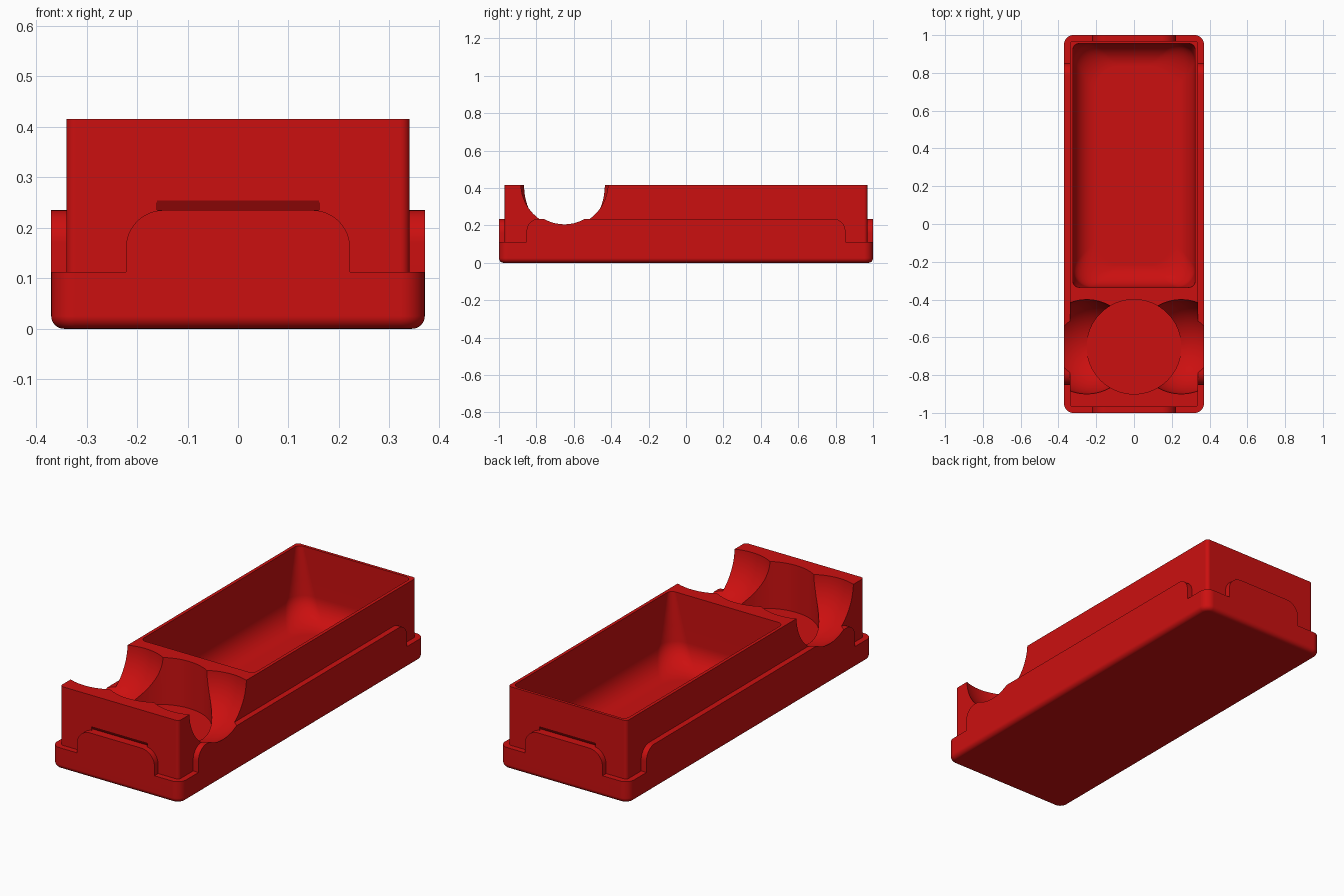
import bpy
import bmesh
from math import sin, cos, pi, radians

cube = bpy.data.objects.get("Cube")
if cube:
    bpy.data.objects.remove(cube, do_unlink=True)

red = bpy.data.materials.new("red_plastic")
red.use_nodes = True
colour = (0.6, 0.005, 0.005, 1)
red.diffuse_color = colour
red.node_tree.nodes["Principled BSDF"].inputs["Base Color"].default_value = colour


def loft(name, rings):
    """Solid through closed rings of points, capped at both ends."""
    bm = bmesh.new()
    loops = [[bm.verts.new(p) for p in ring] for ring in rings]
    n = len(loops[0])
    for a, b in zip(loops, loops[1:]):
        for i in range(n):
            j = (i + 1) % n
            bm.faces.new((a[i], a[j], b[j], b[i]))
    bm.faces.new(loops[0])
    bm.faces.new(loops[-1])
    bmesh.ops.recalc_face_normals(bm, faces=bm.faces)
    mesh = bpy.data.meshes.new(name)
    bm.to_mesh(mesh)
    bm.free()
    mesh.materials.append(red)
    obj = bpy.data.objects.new(name, mesh)
    bpy.context.collection.objects.link(obj)
    return obj


def rounded_rect(hx, hy, r, z, cy=0, steps=10):
    pts = []
    for k, (sx, sy) in enumerate(((1, 1), (-1, 1), (-1, -1), (1, -1))):
        for i in range(steps + 1):
            a = (k + i / steps) * pi / 2
            pts.append((sx * (hx - r) + r * cos(a), cy + sy * (hy - r) + r * sin(a), z))
    return pts


def arch(half, top, bottom, r, steps=12):
    """Panel outline with two rounded upper corners."""
    right = [(half - r + r * cos(i / steps * pi / 2), top - r + r * sin(i / steps * pi / 2))
             for i in range(steps + 1)]
    return [(half, bottom)] + right + [(-u, v) for u, v in reversed(right)] + [(-half, bottom)]


def combine(target, other, operation):
    mod = target.modifiers.new(operation.lower(), "BOOLEAN")
    mod.operation = operation
    mod.solver = "EXACT"
    mod.object = other
    bpy.ops.object.select_all(action="DESELECT")
    bpy.context.view_layer.objects.active = target
    target.select_set(True)
    bpy.ops.object.modifier_apply(modifier=mod.name)
    bpy.data.objects.remove(other, do_unlink=True)


# Base plinth with a rounded bottom edge
fillet = 0.025
base_rings = []
for i in range(7):
    a = i / 6 * pi / 2
    inset = fillet * (1 - sin(a))
    base_rings.append(rounded_rect(0.37 - inset, 1 - inset, 0.048 - inset, fillet * (1 - cos(a))))
base_rings.append(rounded_rect(0.37, 1, 0.048, 0.112))
box = loft("storage_tray", base_rings)

# Raised skirt panels on the ends and the sides
end_panel = arch(0.222, 0.235, 0.06, 0.075)
combine(box, loft("end_panels", [[(u, y, v) for u, v in end_panel] for y in (-1, 1)]), "UNION")
side_panel = arch(0.852, 0.235, 0.06, 0.065)
combine(box, loft("side_panels", [[(x, u, v) for u, v in side_panel] for x in (-0.37, 0.37)]), "UNION")

# Main upright body
combine(box, loft("upper_body", [rounded_rect(0.34, 0.97, 0.018, z) for z in (0.05, 0.415)]), "UNION")

# Long tray pocket whose corners widen towards a rounded floor
floor, top, bend = 0.05, 0.415, 0.12
levels = [(0.0, 0.45), (0.0, top), (0.0, 0.34), (0.0, 0.25)]
levels += [(bend * (1 - cos(i / 10 * pi / 2)), floor + bend * (1 - sin(i / 10 * pi / 2)))
           for i in range(11)]
pocket = [rounded_rect(0.323 - d, 0.645 - d, 0.03 + 0.1 * min(1, max(0, (top - z) / (top - floor))),
                       z, cy=0.31) for d, z in levels]
combine(box, loft("pocket_cutter", pocket), "DIFFERENCE")

# Round well at the front, with a spherical finger scoop on either side
well_y, radius = -0.65, 0.25
circle = [(radius * cos(i / 64 * 2 * pi), well_y + radius * sin(i / 64 * 2 * pi)) for i in range(64)]
combine(box, loft("well_cutter", [[(x, y, z) for x, y in circle] for z in (0.172, 0.6)]), "DIFFERENCE")
for side in (-1, 1):
    bpy.ops.mesh.primitive_uv_sphere_add(segments=80, ring_count=40, radius=radius,
                                         location=(side * 0.25, well_y, 0.425))
    scoop = bpy.context.object
    scoop.data.materials.append(red)
    combine(box, scoop, "DIFFERENCE")

# Undercut catch slots above the end panels
for side in (-1, 1):
    wedge = [(side * 0.971, 0.256), (side * 0.971, 0.235), (side * 0.957, 0.235)]
    combine(box, loft("slot_cutter", [[(x, y, z) for y, z in wedge] for x in (-0.16, 0.16)]), "DIFFERENCE")

# Smooth the curves and keep the edges crisp
bpy.ops.object.select_all(action="DESELECT")
bpy.context.view_layer.objects.active = box
box.select_set(True)
bpy.ops.object.shade_smooth_by_angle(angle=radians(30))
weighted = box.modifiers.new("weighted_normals", "WEIGHTED_NORMAL")
weighted.keep_sharp = True
